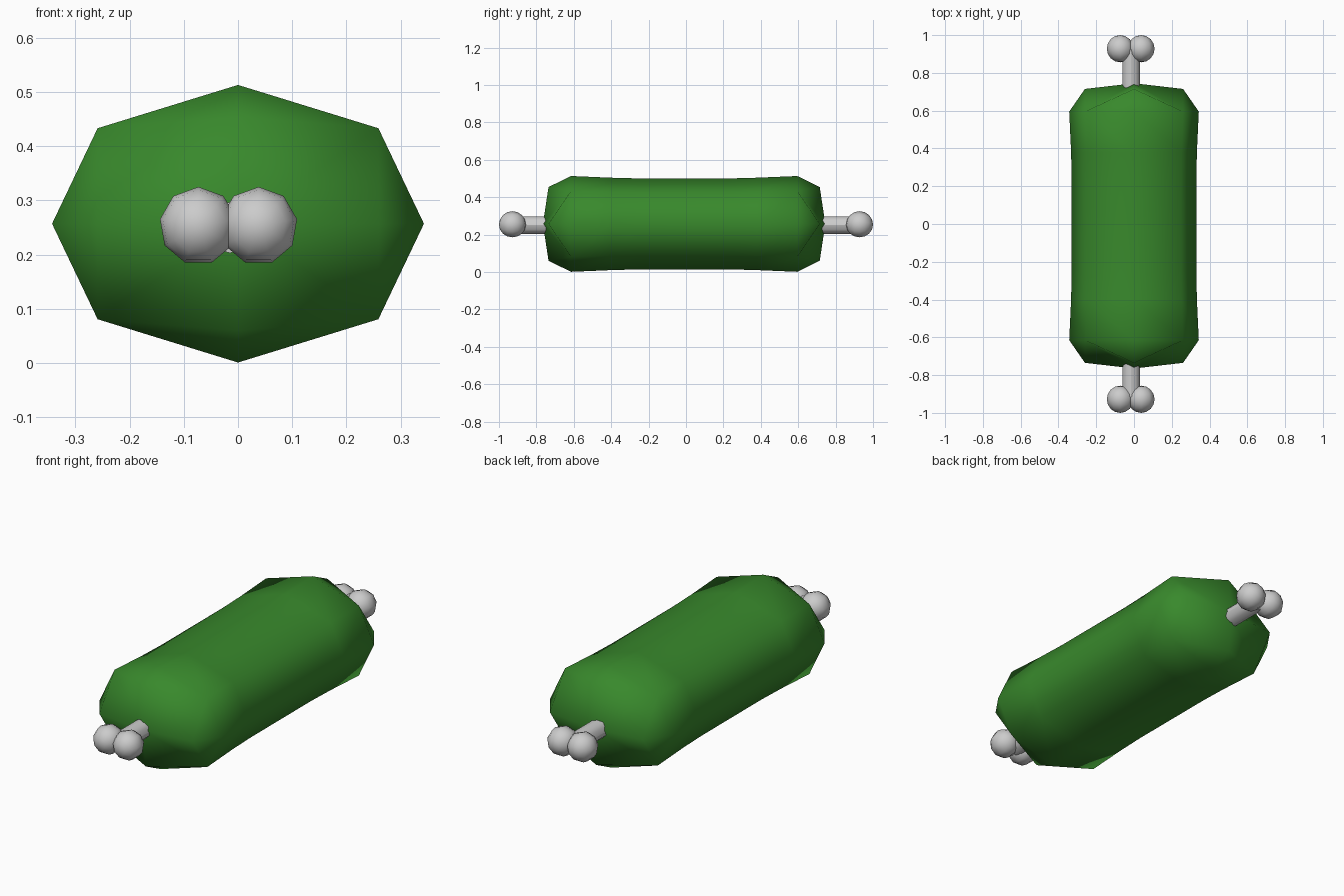
import bpy, bmesh
from math import radians
from mathutils import Matrix, Vector

if "Cube" in bpy.data.objects:
    bpy.data.objects.remove(bpy.data.objects["Cube"])

CZ = 0.257


def finish(name, bm, mat=None):
    bmesh.ops.recalc_face_normals(bm, faces=bm.faces[:])
    for f in bm.faces:
        f.smooth = True
    me = bpy.data.meshes.new(name)
    bm.to_mesh(me)
    bm.free()
    ob = bpy.data.objects.new(name, me)
    bpy.context.collection.objects.link(ob)
    if mat:
        me.materials.append(mat)
    return ob


green = bpy.data.materials.new("green")
green.diffuse_color = (0.04, 0.25, 0.025, 1)
green.use_nodes = True
green.node_tree.nodes["Principled BSDF"].inputs["Base Color"].default_value = green.diffuse_color

# Body: eight-sided rings along y, slightly flared at the ends
bm = bmesh.new()
section = [(1, 0), (.755, .688), (0, 1), (-.755, .688),
           (-1, 0), (-.755, -.688), (0, -1), (.755, -.688)]
rings = []
for y, rx, rz in [(-.615, .343, .256), (-.4, .333, .247), (-.25, .33, .243),
                  (.23, .33, .243), (.38, .333, .247), (.595, .343, .256)]:
    rings.append([bm.verts.new((a * rx, y, CZ + b * rz)) for a, b in section])
for r0, r1 in zip(rings, rings[1:]):
    for i in range(8):
        j = (i + 1) % 8
        bm.faces.new((r0[i], r0[j], r1[j], r1[i]))

# Body caps: four corner patches meeting at a centre point
for ring, y_mid, y_tip in [(rings[0], -.735, -.765), (rings[-1], .715, .745)]:
    tip = bm.verts.new((0, y_tip, CZ))
    mids = [bm.verts.new((x, y_mid, CZ + z))
            for x, z in [(.26, 0), (0, .197), (-.26, 0), (0, -.197)]]
    for k in range(4):
        n = (k + 1) % 4
        a, c, b = ring[2 * k], ring[2 * k + 1], ring[(2 * k + 2) % 8]
        bm.faces.new((tip, mids[k], c, mids[n]))
        bm.faces.new((mids[k], a, c))
        bm.faces.new((mids[n], c, b))
finish("body", bm, green)

# Rod running through the body
turn = Matrix.Rotation(radians(90), 4, 'X')
bm = bmesh.new()
bmesh.ops.create_cone(bm, cap_ends=True, segments=12, radius1=.047, radius2=.047,
                      depth=1.84, matrix=Matrix.Translation((-.015, .005, .25)) @ turn)
rod = finish("rod", bm)
bpy.context.view_layer.objects.active = rod
rod.select_set(True)
bpy.ops.object.shade_smooth_by_angle()

# Paired knobs at both ends
for end, y in [("front", -.928), ("back", .928)]:
    for side, x in [("left", -.073), ("right", .038)]:
        bm = bmesh.new()
        bmesh.ops.create_uvsphere(bm, u_segments=9, v_segments=8, radius=.072,
                                  matrix=Matrix.Translation((x, y, .253)) @ turn)
        finish(f"{end}_{side}_knob", bm)
